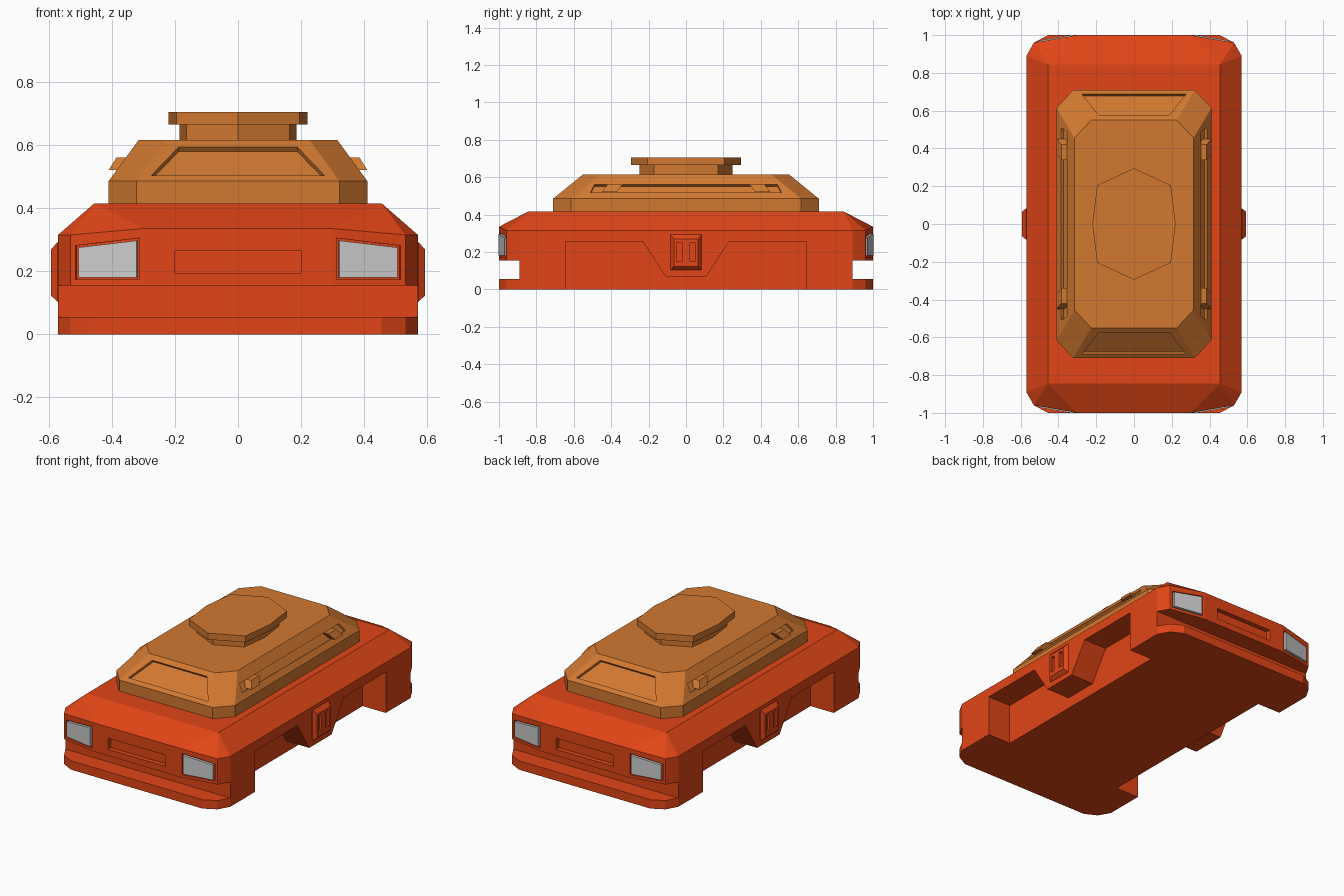
import bpy, bmesh
from mathutils import Vector

if "Cube" in bpy.data.objects:
    bpy.data.objects.remove(bpy.data.objects["Cube"])


def material(name, color):
    m = bpy.data.materials.new(name)
    m.diffuse_color = (*color, 1)
    m.use_nodes = True
    m.node_tree.nodes["Principled BSDF"].inputs["Base Color"].default_value = m.diffuse_color
    return m


RED = material("red_paint", (0.75, 0.06, 0.008))
ORANGE = material("orange_paint", (0.64, 0.19, 0.03))


def loft(name, rings, mat=None):
    """Closed solid through rings that have equal vertex counts."""
    bm = bmesh.new()
    loops = [[bm.verts.new(p) for p in r] for r in rings]
    n = len(rings[0])
    for a, b in zip(loops, loops[1:]):
        for i in range(n):
            j = (i + 1) % n
            bm.faces.new((a[i], a[j], b[j], b[i]))
    bm.faces.new(loops[0][::-1])
    bm.faces.new(loops[-1])
    bmesh.ops.remove_doubles(bm, verts=bm.verts, dist=1e-4)
    bmesh.ops.recalc_face_normals(bm, faces=bm.faces)
    me = bpy.data.meshes.new(name)
    bm.to_mesh(me)
    bm.free()
    ob = bpy.data.objects.new(name, me)
    bpy.context.collection.objects.link(ob)
    if mat:
        me.materials.append(mat)
    return ob


def cut(ob, cutters):
    for c in cutters:
        mod = ob.modifiers.new("cut", 'BOOLEAN')
        mod.operation = 'DIFFERENCE'
        mod.solver = 'EXACT'
        mod.object = c
        bpy.context.view_layer.objects.active = ob
        bpy.ops.object.modifier_apply(modifier=mod.name)
        bpy.data.objects.remove(c)


def four_way(quarter):
    """Mirror a quarter outline (front edge to side) into a full ring."""
    q = [Vector(p) for p in quarter]

    def flip(sx, sy, pts):
        return [Vector((p.x * sx, p.y * sy, p.z)) for p in pts]
    return flip(1, 1, q) + flip(1, -1, q[::-1]) + flip(-1, -1, q) + flip(-1, 1, q[::-1])


def level(pts, z):
    return four_way([(x, y, z) for x, y in pts])


def along_x(pts, x):
    return [Vector((x, y, z)) for y, z in pts]


def along_y(pts, y):
    return [Vector((x, y, z)) for x, z in pts]


def slab(name, pts, normal, out, depth, mat=None):
    """Plate following a face, from -depth to +out along its normal."""
    n = Vector(normal).normalized()
    return loft(name, [[Vector(p) - n * depth for p in pts],
                       [Vector(p) + n * out for p in pts]], mat)


# Body shell with bumpers, notch and sloping shoulders
bumper = [(.455, 1), (.53, .96), (.57, .89)]
notch = [(.455, .89), (.53, .89), (.57, .89)]
nose = [(.3, 1), (.53, .96), (.57, .89)]
body = loft("body", [
    level(bumper, 0), level(bumper, .055), level(notch, .055),
    level(notch, .155), level(nose, .155),
    four_way([(.3, 1, .335), (.53, .96, .315), (.57, .89, .315)]),
    level([(.455, .845)] * 3, .415)], RED)

# Wheel recesses with a central tongue, and grille slots
arch = [(-.645, -.1), (-.645, .255), (-.23, .255), (-.11, .07),
        (.11, .07), (.23, .255), (.645, .255), (.645, -.1)]
grille = [(-.2, .195), (.2, .195), (.2, .265), (-.2, .265)]
cutters = []
for s in (1, -1):
    cutters.append(loft("arch_cutter", [along_x(arch, s * .41), along_x(arch, s * .7)]))
    cutters.append(loft("grille_cutter", [along_y(grille, s * .97), along_y(grille, s * 1.1)]))

# Lamps sit in shallow recesses on the slanted nose faces
outline = [(.32, .18), (.505, .18), (.505, .275), (.32, .297)]
frame = [(.312, .173), (.514, .173), (.514, .281), (.312, .305)]


def on_nose(pts, sx, sy):
    return [(sx * x, sy * (1 - (x - .3) * .174), z) for x, z in pts]


for sx in (1, -1):
    for sy in (1, -1):
        normal = (sx * .171, sy * .985, 0)
        cutters.append(slab("lamp_cutter", on_nose(frame, sx, sy), normal, .05, .01))
        slab("lamp", on_nose(outline, sx, sy), normal, .006, .015)
cut(body, cutters)

# Side panels with two upright slots
for s, side in ((1, "right"), (-1, "left")):
    def rect(y0, y1, z0, z1, x):
        return along_x([(y0, z0), (y1, z0), (y1, z1), (y0, z1)], s * x)
    panel = loft(side + "_side_panel", [rect(-.082, .082, .103, .293, .55),
                                        rect(-.082, .082, .103, .293, .571),
                                        rect(-.065, .065, .123, .268, .593)], RED)
    cut(panel, [loft("slot_cutter", [rect(y - .015, y + .015, .15, .25, .578),
                                     rect(y - .015, y + .015, .15, .25, .65)])
                for y in (-.036, .036)])

# Cabin with chamfered corners
base = [(.322, .71), (.41, .615)]
cabin = loft("cabin", [level(base, .405), level(base, .485),
                       level([(.315 - .088, .55), (.315, .455)], .615)], ORANGE)


def front_y(z):
    return .71 - (z - .485) * 1.231


def side_x(z):
    return .41 - (z - .485) * .731


# Window recesses on all four slopes
cutters = []
for s in (1, -1):
    pts = [(x, s * front_y(z), z) for x, z in
           ((-.275, .503), (.275, .503), (.188, .593), (-.188, .593))]
    cutters.append(slab("screen_cutter", pts, (0, s * .13, .16), .05, .018))
    pts = [(s * side_x(z), y, z) for y, z in
           ((-.51, .518), (.51, .518), (.49, .56), (-.49, .56))]
    cutters.append(slab("window_cutter", pts, (s * .13, 0, .095), .05, .015))
cut(cabin, cutters)

# Small scoops at the ends of the side windows
section = [(.335, .56), (.385, .56), (.41, .52), (.36, .52)]
for sx in (1, -1):
    for sy in (1, -1):
        def end(y):
            return [(sx * x, sy * (y + (.56 - z) * .75), z) for x, z in section]
        loft("window_scoop", [end(.34), end(.42)], ORANGE)

# Roof hatch: neck and wider cap
octagon = [(0, .295), (.195, .205), (.22, 0)]
for name, k, z0, z1 in (("hatch_neck", .84, .605, .665), ("hatch_cap", 1, .665, .705)):
    pts = [(x * k, y * k) for x, y in octagon]
    loft(name, [level(pts, z0), level(pts, z1)], ORANGE)
